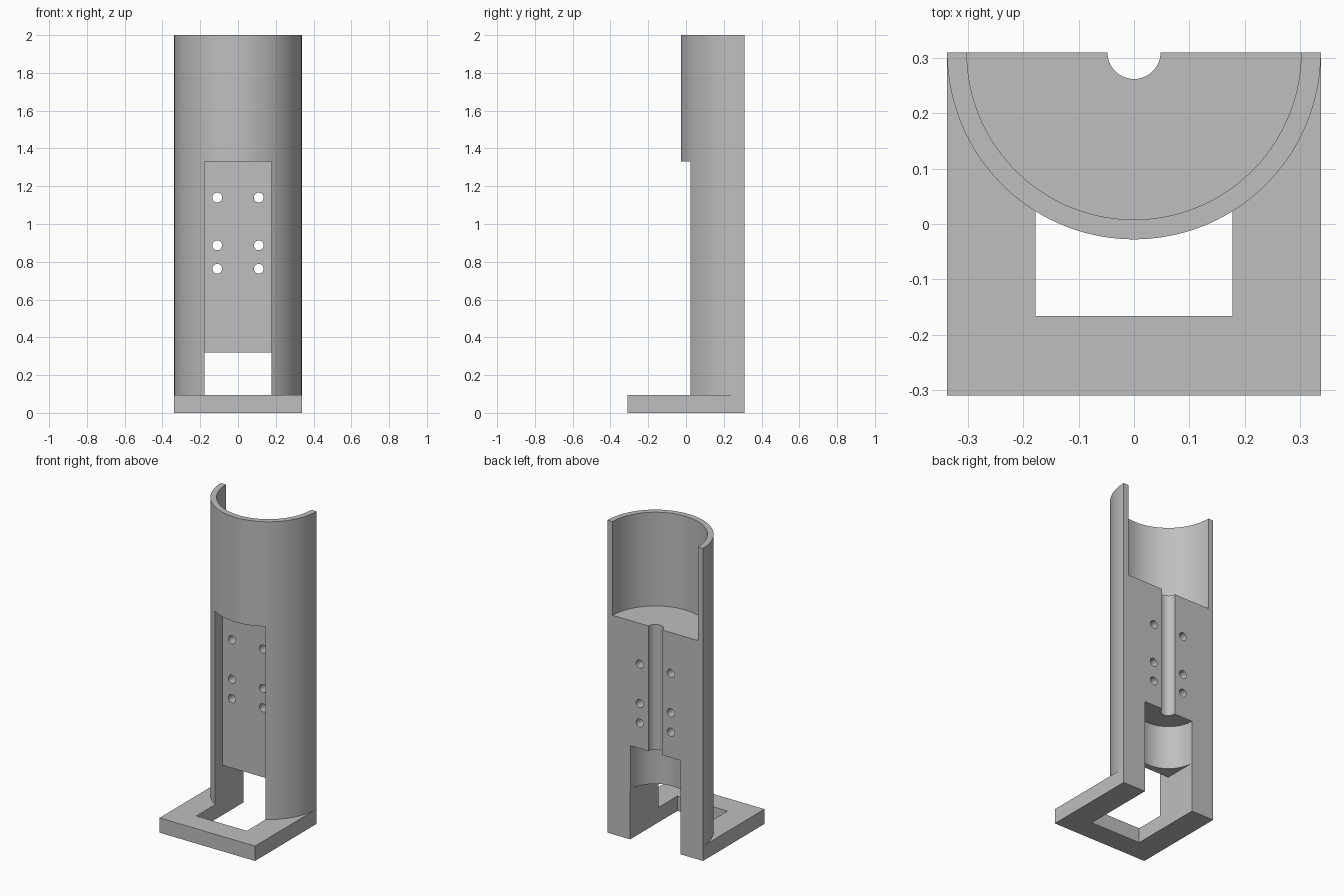
import bpy, bmesh, math
from mathutils import Matrix, Vector

default = bpy.data.objects.get("Cube")
if default:
    bpy.data.objects.remove(default, do_unlink=True)

HALF_W = 0.338     # half width of the base
BACK = 0.31        # back plane, also the axis of every round part
SLOT = 0.178       # half width of the front recess and lower slot

grey = bpy.data.materials.new("plain grey")
grey.use_nodes = True
colour = (0.52, 0.52, 0.52, 1)
grey.diffuse_color = colour
grey.node_tree.nodes["Principled BSDF"].inputs["Base Color"].default_value = colour


def make_object(name, bm):
    bmesh.ops.recalc_face_normals(bm, faces=bm.faces)
    mesh = bpy.data.meshes.new(name)
    bm.to_mesh(mesh)
    bm.free()
    mesh.materials.append(grey)
    obj = bpy.data.objects.new(name, mesh)
    bpy.context.collection.objects.link(obj)
    return obj


def box(name, low, high):
    low, high = Vector(low), Vector(high)
    bm = bmesh.new()
    bmesh.ops.create_cube(bm, size=1)
    bmesh.ops.scale(bm, vec=high - low, verts=bm.verts)
    bmesh.ops.translate(bm, vec=(low + high) / 2, verts=bm.verts)
    return make_object(name, bm)


def cylinder(name, radius, centre, length, segments, along_y=False):
    bm = bmesh.new()
    turn = Matrix.Rotation(math.pi / segments, 4, "Z")
    if along_y:
        turn = Matrix.Rotation(math.pi / 2, 4, "X") @ turn
    bmesh.ops.create_cone(bm, cap_ends=True, segments=segments, radius1=radius,
                          radius2=radius, depth=length,
                          matrix=Matrix.Translation(centre) @ turn)
    return make_object(name, bm)


def upright(name, radius, z0, z1, segments):
    return cylinder(name, radius, (0, BACK, (z0 + z1) / 2), z1 - z0, segments)


def combine(target, tool, operation):
    mod = target.modifiers.new(tool.name, "BOOLEAN")
    mod.operation, mod.solver, mod.object = operation, "EXACT", tool
    bpy.ops.object.select_all(action="DESELECT")
    bpy.context.view_layer.objects.active = target
    target.select_set(True)
    bpy.ops.object.modifier_apply(modifier=mod.name)
    bpy.data.objects.remove(tool, do_unlink=True)


# Round column standing on a square base
holder = box("tube_holder", (-HALF_W, -BACK, 0), (HALF_W, 0.6, 0.095))
combine(holder, upright("column", HALF_W - 0.0003, 0.04, 2, 128), "UNION")

# Open cup at the top
combine(holder, upright("cup_bore", 0.302, 1.4, 2.2, 128), "DIFFERENCE")

# Front recess joined to the lower slot, as one side profile pushed across
bm = bmesh.new()
profile = [(-0.166, -0.1), (0.8, -0.1), (0.8, 0.32),
           (0.096, 0.32), (0.096, 1.33), (-0.166, 1.33)]
face = bm.faces.new([bm.verts.new((-SLOT, y, z)) for y, z in profile])
side = bmesh.ops.extrude_face_region(bm, geom=[face])["geom"]
bmesh.ops.translate(bm, vec=(2 * SLOT, 0, 0),
                    verts=[v for v in side if isinstance(v, bmesh.types.BMVert)])
combine(holder, make_object("recess_and_slot", bm), "DIFFERENCE")

# Round pocket above the slot and the narrow channel up to the cup
combine(holder, upright("pocket", SLOT - 0.0005, 0.25, 0.6, 96), "DIFFERENCE")
combine(holder, upright("wire_channel", 0.048, 0.5, 1.5, 48), "DIFFERENCE")

# Mounting holes through the middle wall
for x in (-0.11, 0.11):
    for z in (0.763, 0.887, 1.14):
        hole = cylinder("screw_hole", 0.026, (x, 0.3, z), 0.6, 32, along_y=True)
        combine(holder, hole, "DIFFERENCE")

# Slice everything flat at the back
combine(holder, box("back_slice", (-1, BACK, -1), (1, 2, 3)), "DIFFERENCE")

bpy.ops.object.select_all(action="DESELECT")
holder.select_set(True)
bpy.context.view_layer.objects.active = holder
bpy.ops.object.shade_smooth_by_angle(angle=math.radians(30))
